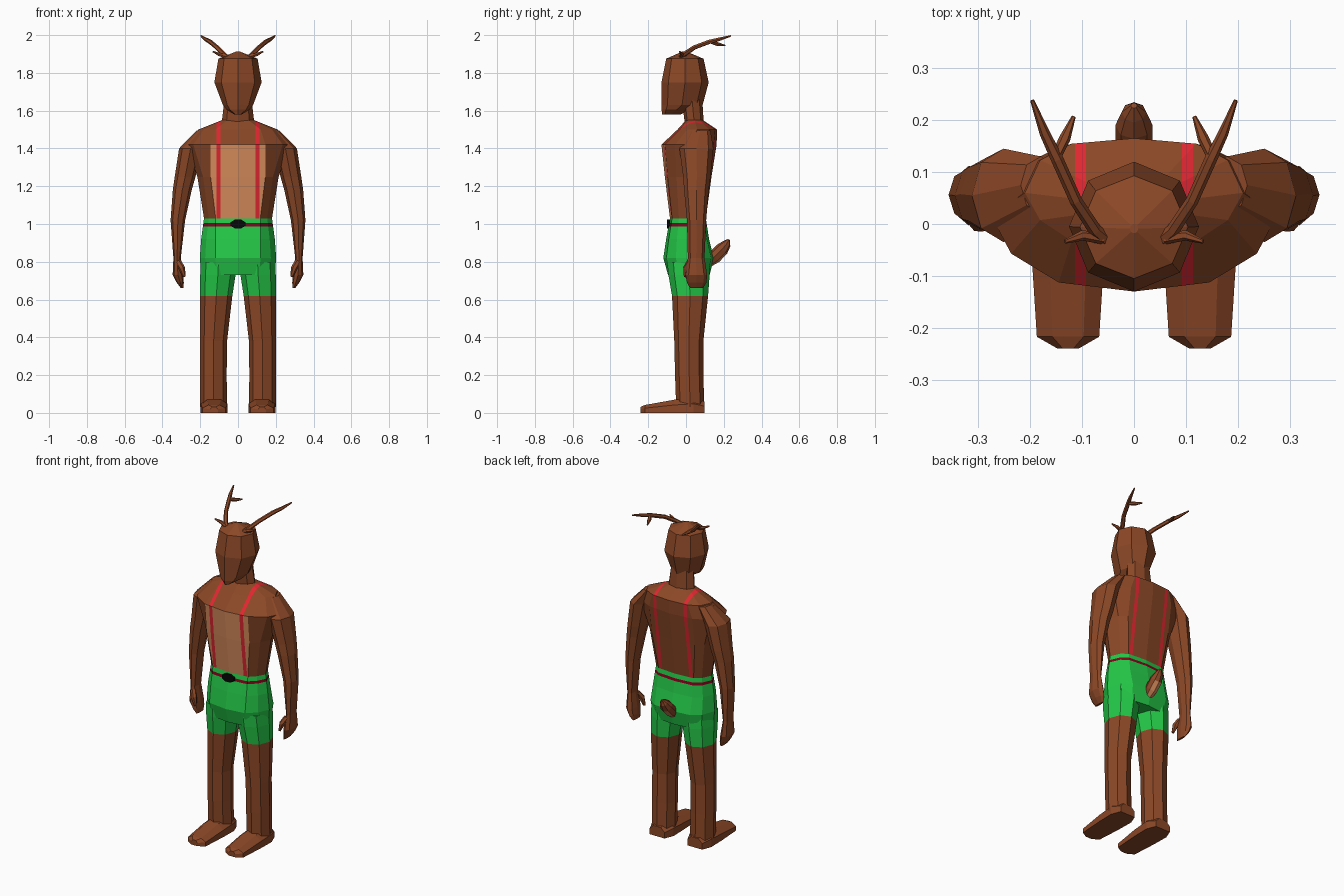
import bpy, bmesh, math
from mathutils import Vector

if "Cube" in bpy.data.objects:
    bpy.data.objects.remove(bpy.data.objects["Cube"])


def mat(name, rgb):
    m = bpy.data.materials.new(name)
    m.diffuse_color = (*rgb, 1)
    m.use_nodes = True
    m.node_tree.nodes["Principled BSDF"].inputs["Base Color"].default_value = m.diffuse_color
    return m


BROWN, TAN, RED, GREEN, DARK, BLACK = range(6)
MATS = [mat("brown fur", (.26, .064, .02)), mat("tan belly", (.70, .27, .11)),
        mat("red strap", (.75, .02, .03)), mat("green cloth", (.018, .58, .065)),
        mat("dark red belt", (.25, .0, .012)), mat("black buckle", (.002, .002, .002))]


def loft(name, rings, rule=None, cuts=(), mirror=False):
    """Skin a list of equal-length rings, cut by planes, colour faces by rule."""
    bm = bmesh.new()
    vs = [[bm.verts.new(p) for p in r] for r in rings]
    n = len(vs[0])
    for a, b in zip(vs, vs[1:]):
        for i in range(n):
            j = (i + 1) % n
            bm.faces.new((a[i], a[j], b[j], b[i]))
    bm.faces.new(vs[0])
    bm.faces.new(vs[-1])
    for co, no in cuts:
        bmesh.ops.bisect_plane(bm, geom=bm.verts[:] + bm.edges[:] + bm.faces[:],
                               plane_co=co, plane_no=no, dist=1e-5)
    bmesh.ops.recalc_face_normals(bm, faces=bm.faces[:])
    bm.normal_update()
    for f in bm.faces:
        f.material_index = rule(f.calc_center_median(), f.normal) if rule else BROWN
    me = bpy.data.meshes.new(name)
    bm.to_mesh(me)
    bm.free()
    for m in MATS:
        me.materials.append(m)
    ob = bpy.data.objects.new(name, me)
    bpy.context.collection.objects.link(ob)
    if mirror:
        ob.modifiers.new("mirror", 'MIRROR')
    return ob


def body_ring(z, w, a, yf, yb):
    """Twelve-sided body section: half width w, flat front/back half width a."""
    half = [(0, 0), (a, .06), (.86 * w, .25), (w, .5), (.86 * w, .8), (a, .95), (0, 1)]
    pts = half + [(-x, t) for x, t in half[-2:0:-1]]
    return [(x, yf + t * (yb - yf), z) for x, t in pts]


def oval(z, x0, x1, yf, yb, n=8):
    cx, cy = (x0 + x1) / 2, (yf + yb) / 2
    k = [(math.sin(math.tau * i / n), -math.cos(math.tau * i / n)) for i in range(n)]
    return [(cx + s * (x1 - x0) / 2, cy + c * (yb - yf) / 2, z) for s, c in k]


def tube(path, n=6):
    """Rings across a path of (x, y, z, radius)."""
    P = [Vector(p[:3]) for p in path]
    rings = []
    for i, p in enumerate(P):
        d = (P[min(i + 1, len(P) - 1)] - P[max(i - 1, 0)]).normalized()
        u = d.cross(Vector((0, 0, 1))).normalized()
        v = d.cross(u)
        rings.append([p + path[i][3] * (u * math.cos(math.tau * k / n) + v * math.sin(math.tau * k / n))
                      for k in range(n)])
    return rings


def clothes(c, no):
    if .62 < c.z < 1.03:
        return DARK if .988 < c.z < 1.004 else GREEN
    if c.z > 1.03 and .092 < abs(c.x) < .114 and abs(no.z) < .97:
        return RED
    if 1.03 < c.z < 1.42 and no.y < -.3 and abs(c.x) < .14:
        return TAN
    return BROWN


# torso with shorts top, belt line, braces and belly
cuts = [((x, 0, 0), (1, 0, 0)) for x in (-.114, -.092, .092, .114)]
cuts += [((0, 0, z), (0, 0, 1)) for z in (.988, 1.004)]
loft("torso", [
    body_ring(.73, .195, .11, -.095, .125),
    body_ring(.82, .202, .12, -.12, .147),
    body_ring(.92, .195, .12, -.105, .122),
    body_ring(1.03, .18, .118, -.085, .105),
    body_ring(1.25, .215, .145, -.112, .135),
    body_ring(1.42, .275, .145, -.13, .162),
    body_ring(1.50, .21, .12, -.045, .165),
    body_ring(1.55, .085, .055, 0, .09)], clothes, cuts)

# belt buckle
loft("buckle", [[(.043 * math.cos(t), y, 1 + .025 * math.sin(t))
                 for t in (math.tau * (i + .5) / 8 for i in range(8))]
                for y in (-.085, -.1)], lambda c, n: BLACK)

# legs with shorts cuffs
loft("leg", [
    oval(.80, .012, .195, -.10, .125),
    oval(.73, .013, .20, -.093, .125),
    oval(.62, .03, .20, -.074, .117),
    oval(.38, .058, .20, -.062, .092),
    oval(.20, .06, .20, -.058, .092),
    oval(.03, .058, .20, -.052, .097)], clothes, mirror=True)

# feet
feet = []
for y, w, h in ((.097, .05, .06), (.04, .072, .08), (-.06, .07, .07), (-.217, .06, .042), (-.24, .02, .032)):
    feet.append([(.127 + sx * w, y, sz * h) for sx, sz in
                 ((-1, 0), (1, 0), (1, .6), (.5, 1), (-.5, 1), (-1, .6))])
loft("foot", feet, mirror=True)

# arms and hands
loft("arm", [
    oval(1.495, .14, .218, .02, .13),
    oval(1.40, .19, .312, -.035, .145),
    oval(1.25, .225, .335, -.015, .13),
    oval(1.18, .245, .345, -.01, .12),
    oval(1.02, .28, .357, .005, .107),
    oval(.82, .303, .342, .01, .098),
    oval(.73, .29, .346, -.003, .112),
    oval(.69, .287, .325, .005, .108),
    oval(.66, .288, .302, .02, .09)], mirror=True)
loft("thumb", tube([(.315, .02, .80, .016), (.297, .0, .765, .017), (.284, -.004, .72, .008)]), mirror=True)

# neck and head
loft("neck", [oval(1.52, -.088, .088, -.005, .095), oval(1.66, -.072, .072, -.022, .086)])
loft("head", [
    oval(1.58, -.02, .02, -.127, -.03),
    oval(1.605, -.06, .06, -.129, .03),
    oval(1.63, -.08, .08, -.13, .088),
    oval(1.75, -.125, .125, -.13, .12),
    oval(1.875, -.104, .104, -.105, .093),
    oval(1.914, -.008, .008, -.018, .0)])

# tail with light underside
loft("tail", tube([(0, .11, .79, .025), (0, .15, .825, .036), (0, .19, .865, .036),
                   (0, .215, .895, .024), (0, .228, .918, .006)], 8),
     lambda c, n: TAN if n.z < -.5 else BROWN)

# antlers: main beam and three tines
beam = [(.045, -.038, 1.87, .014), (.075, -.012, 1.897, .013), (.112, .045, 1.935, .012),
        (.148, .125, 1.965, .012), (.172, .175, 1.978, .010), (.196, .238, 1.996, .004)]
loft("antler_beam", tube(beam), mirror=True)
loft("antler_brow_tine", tube([(.06, -.028, 1.885, .011), (.10, -.022, 1.898, .010),
                               (.133, -.034, 1.913, .004)]), mirror=True)
loft("antler_rear_tine", tube([(.150, .13, 1.965, .010), (.133, .165, 1.953, .011),
                               (.116, .207, 1.945, .004)]), mirror=True)
